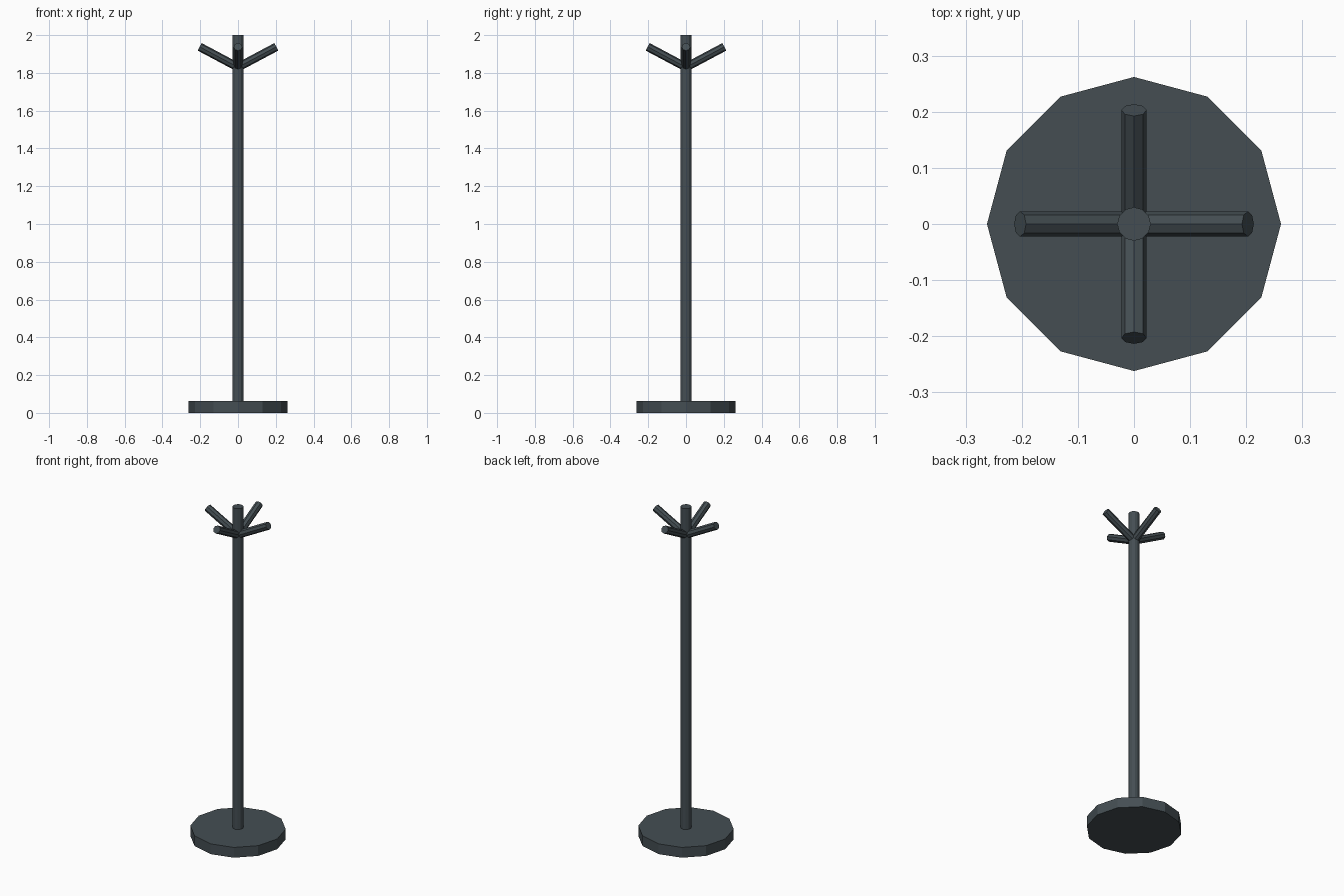
import bpy, math
from mathutils import Matrix, Vector

if "Cube" in bpy.data.objects:
    bpy.data.objects.remove(bpy.data.objects["Cube"])

mat = bpy.data.materials.new("dark slate")
mat.diffuse_color = (0.058, 0.076, 0.086, 1)
mat.use_nodes = True
mat.node_tree.nodes["Principled BSDF"].inputs["Base Color"].default_value = mat.diffuse_color


def cylinder(name, sides, radius, length, matrix):
    bpy.ops.mesh.primitive_cylinder_add(vertices=sides, radius=radius, depth=length)
    ob = bpy.context.object
    ob.name = name
    # start at the origin, run along +z, then place
    ob.data.transform(matrix @ Matrix.Translation((0, 0, length / 2)))
    ob.data.materials.append(mat)
    return ob


# round base plate and pole
cylinder("base", 12, 0.262, 0.062, Matrix.Identity(4))
cylinder("pole", 12, 0.03, 1.95, Matrix.Translation((0, 0, 0.05)))

# four upward sloping hooks
rise = math.radians(28)
for i in range(4):
    m = (Matrix.Translation((0, 0, 1.83))
         @ Matrix.Rotation(i * math.pi / 2, 4, 'Z')
         @ Matrix.Rotation(math.pi / 2 - rise, 4, 'Y'))
    cylinder("hook_%d" % (i + 1), 8, 0.0225, 0.203 / math.cos(rise), m)
